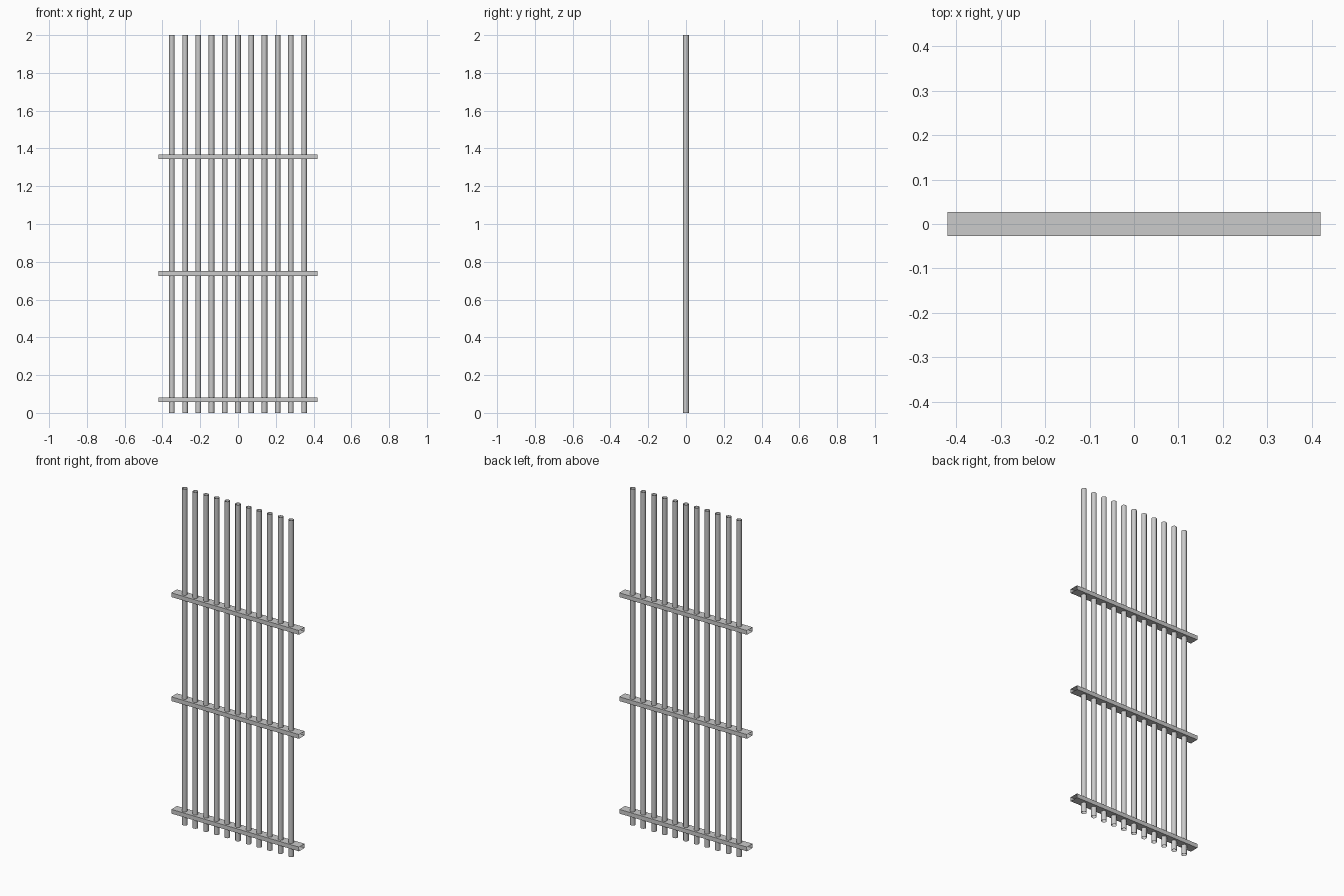
import bpy, bmesh, math

if "Cube" in bpy.data.objects:
    bpy.data.objects.remove(bpy.data.objects["Cube"])

def open_rail(name, z, half_x=0.42, half_y=0.0265, half_z=0.0125):
    """Flat rectangular rail, open at both ends."""
    bm = bmesh.new()
    bmesh.ops.create_cube(bm, size=1)
    for v in bm.verts:
        v.co = (v.co.x * 2 * half_x, v.co.y * 2 * half_y, v.co.z * 2 * half_z)
    bm.normal_update()
    ends = [f for f in bm.faces if abs(f.normal.x) > 0.9]
    bmesh.ops.delete(bm, geom=ends, context='FACES_ONLY')
    mesh = bpy.data.meshes.new(name)
    bm.to_mesh(mesh)
    bm.free()
    ob = bpy.data.objects.new(name, mesh)
    ob.location.z = z
    bpy.context.collection.objects.link(ob)

# Vertical bars: open round tubes
for i in range(11):
    bpy.ops.mesh.primitive_cylinder_add(
        vertices=12, radius=0.015, depth=2.0, end_fill_type='NOTHING',
        location=(-0.35 + 0.07 * i, 0, 1.0))
    bpy.context.object.name = f"vertical_bar_{i + 1}"
    bpy.ops.object.shade_smooth_by_angle(angle=math.radians(40))

# Cross rails
for name, z in (("lower_rail", 0.069), ("middle_rail", 0.738), ("upper_rail", 1.356)):
    open_rail(name, z)
